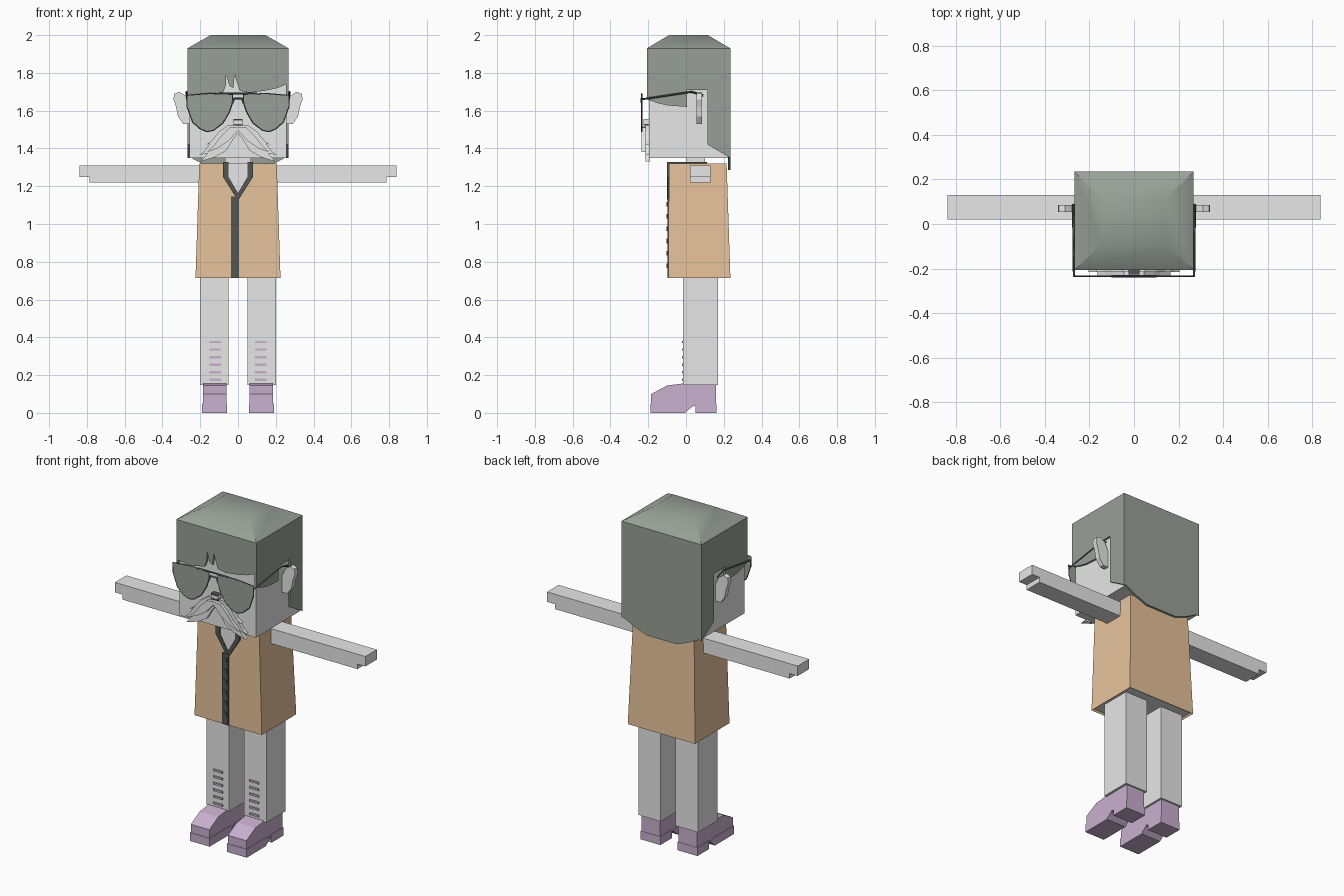
import bpy, bmesh
from mathutils import Vector

if "Cube" in bpy.data.objects:
    bpy.data.objects.remove(bpy.data.objects["Cube"], do_unlink=True)


def material(name, rgb):
    m = bpy.data.materials.new(name)
    m.use_nodes = True
    col = [(c / 255) ** 2.2 for c in rgb] + [1]
    m.diffuse_color = col
    m.node_tree.nodes["Principled BSDF"].inputs["Base Color"].default_value = col
    return m


GREY = material("light grey", (231, 231, 231))
GREEN = material("grey green", (151, 159, 150))
TAN = material("tan", (231, 194, 153))
PURPLE = material("dusty purple", (200, 175, 206))
DARK = material("charcoal", (84, 86, 86))


def finish(name, bm, *mats):
    bmesh.ops.recalc_face_normals(bm, faces=bm.faces)
    me = bpy.data.meshes.new(name)
    bm.to_mesh(me)
    bm.free()
    for m in mats:
        me.materials.append(m)
    ob = bpy.data.objects.new(name, me)
    bpy.context.collection.objects.link(ob)
    return ob


def box(name, xs, ys, zs, mat):
    return prism(name, [(xs[0], zs[0]), (xs[1], zs[0]), (xs[1], zs[1]), (xs[0], zs[1])], "y", ys, mat)


def prism(name, outline, axis, span, mat):
    """Extrude an outline along y (outline in x, z) or x (outline in y, z)."""
    bm = bmesh.new()
    place = (lambda a, b, d: (a, d, b)) if axis == "y" else (lambda a, b, d: (d, a, b))
    loops = [[bm.verts.new(place(a, b, d)) for a, b in outline] for d in span]
    bm.faces.new(loops[0])
    bm.faces.new(loops[1])
    n = len(outline)
    for i in range(n):
        j = (i + 1) % n
        bm.faces.new((loops[0][i], loops[0][j], loops[1][j], loops[1][i]))
    return finish(name, bm, mat)


def frustum(bm, low, high, z0, z1):
    """Box between two rectangles (x half width, y min, y max)."""
    rings = []
    for (w, a, b), z in ((low, z0), (high, z1)):
        rings.append([bm.verts.new(p) for p in ((-w, a, z), (w, a, z), (w, b, z), (-w, b, z))])
    for i in range(4):
        j = (i + 1) % 4
        bm.faces.new((rings[0][i], rings[0][j], rings[1][j], rings[1][i]))
    return bm.faces.new(rings[0]), bm.faces.new(rings[1])


def wire(name, pts, radius, closed=False):
    cu = bpy.data.curves.new(name, "CURVE")
    cu.dimensions = "3D"
    cu.bevel_depth = radius
    cu.bevel_resolution = 0
    sp = cu.splines.new("POLY")
    sp.points.add(len(pts) - 1)
    for p, co in zip(sp.points, pts):
        p.co = (*co, 1)
    sp.use_cyclic_u = closed
    cu.materials.append(DARK)
    ob = bpy.data.objects.new(name, cu)
    bpy.context.collection.objects.link(ob)


def flip(pts, s):
    return [(s * p[0], *p[1:]) for p in pts]


# Head, neck and nose
box("head", (-.256, .256), (-.195, .222), (1.35, 1.9), GREY)
box("neck", (-.07, .07), (0, .1), (1.3, 1.36), GREY)
box("nose", (-.024, .024), (-.225, -.19), (1.53, 1.555), GREY)
box("nose_shadow", (-.024, .024), (-.226, -.19), (1.522, 1.53), DARK)
box("nose_top", (-.024, .024), (-.226, -.19), (1.548, 1.556), DARK)

# Hair: crown, fringe, side panels and back panel
bm = bmesh.new()
frustum(bm, (.268, -.207, .235), (.145, -.09, .115), 1.93, 2.0)
crown = finish("hair_crown", bm, GREEN)
bpy.context.view_layer.objects.active = crown
crown.select_set(True)
bpy.ops.object.shade_smooth_by_angle(angle=.62)
crown.select_set(False)

fringe = [(-.268, 1.93), (-.268, 1.69), (-.18, 1.675), (-.08, 1.695), (-.065, 1.73), (-.062, 1.79),
          (-.045, 1.73), (-.025, 1.72), (-.018, 1.79), (-.005, 1.75), (.01, 1.705), (.06, 1.695),
          (.14, 1.705), (.21, 1.72), (.268, 1.745), (.268, 1.93)]
prism("hair_fringe", fringe, "y", (-.207, -.194), GREEN)
side = [(-.207, 1.93), (-.207, 1.66), (-.15, 1.64), (-.1, 1.628), (.005, 1.62), (.005, 1.71),
        (.115, 1.71), (.115, 1.42), (.235, 1.35), (.235, 1.93)]
half_back = [(.268, 1.93), (.268, 1.36), (.18, 1.315), (.1, 1.285)]
back = half_back + flip(half_back, -1)[::-1]
prism("hair_back", back, "y", (.222, .235), GREEN)

# Moustache layers, outlined from the middle to the tip and back
tash = [(0, 1.525), (.05, 1.525), (.1, 1.49), (.14, 1.44), (.17, 1.42), (.15, 1.425), (.18, 1.385),
        (.205, 1.365), (.16, 1.375), (.198, 1.33), (.12, 1.355), (.06, 1.39), (.025, 1.45), (0, 1.48)]
tash_top = [(0, 1.515), (.045, 1.51), (.09, 1.465), (.12, 1.425), (.165, 1.38), (.11, 1.4), (.05, 1.44), (0, 1.495)]

# Glasses, ear, arm, leg and shoe shapes
lens = [(.03, 1.685), (.15, 1.69), (.27, 1.68), (.268, 1.62), (.24, 1.54), (.2, 1.505), (.165, 1.49),
        (.13, 1.497), (.08, 1.535), (.045, 1.595), (.03, 1.64)]
ear = [(.255, 1.53), (.29, 1.53), (.318, 1.57), (.328, 1.62), (.342, 1.66), (.337, 1.69), (.31, 1.7),
       (.28, 1.68), (.255, 1.63)]
shoe = [(-.185, .05), (-.185, .1), (-.1, .145), (-.02, .155), (.16, .148), (.16, .04), (.05, .04), (.03, .03), (0, .03)]
sole = [(-.188, 0), (-.188, .05), (0, .05), (.04, .04), (-.005, 0)]
collar = [(.05, 1.32), (.08, 1.32), (.08, 1.25), (.004, 1.13), (0, 1.165), (.05, 1.25)]

for s, tag in ((1, "left"), (-1, "right")):
    def sx(a, b):
        return tuple(sorted((s * a, s * b)))

    prism(tag + "_hair_side", side, "x", sx(.255, .268), GREEN)
    prism(tag + "_ear", flip(ear, s), "y", (.055, .085), GREY)
    prism(tag + "_moustache", flip(tash, s), "y", (-.215, -.19), GREY)
    prism(tag + "_moustache_top", flip(tash_top, s), "y", (-.235, -.21), GREY)

    prism(tag + "_lens", flip(lens, s), "y", (-.237, -.233), GREEN)
    wire(tag + "_lens_rim", [(s * x, -.235, z) for x, z in lens], .004, True)
    wire(tag + "_temple", [(s * .27, -.235, 1.66), (s * .273, .03, 1.7), (s * .273, .09, 1.68)], .005)

    box(tag + "_arm", sx(.2, .785), (.02, .13), (1.22, 1.31), GREY)
    box(tag + "_hand", sx(.785, .838), (.02, .13), (1.25, 1.31), GREY)

    box(tag + "_leg", sx(.05, .2), (-.015, .17), (.148, .74), GREY)
    for i in range(6):
        z = .175 + i * .04
        box(tag + "_leg_stripe", sx(.09, .152), (-.022, -.014), (z - .006, z + .006), PURPLE)
    prism(tag + "_shoe", shoe, "x", sx(.062, .186), PURPLE)
    prism(tag + "_sole", sole, "x", sx(.058, .19), PURPLE)
    box(tag + "_heel", sx(.058, .19), (.05, .162), (0, .05), PURPLE)

    prism(tag + "_collar", flip(collar, s), "y", (-.1, -.088), DARK)
    box(tag + "_collar_top", sx(.05, .08), (-.1, .11), (1.317, 1.327), DARK)

wire("glasses_bridge", [(-.03, -.235, 1.64), (-.02, -.235, 1.665), (.02, -.235, 1.665), (.03, -.235, 1.64)], .006)
wire("glasses_bar", [(-.1, -.235, 1.69), (.1, -.235, 1.69)], .005)

# Coat with a recessed grey underside
bm = bmesh.new()
bottom, top = frustum(bm, (.225, -.094, .235), (.205, -.09, .215), .715, 1.32)
bmesh.ops.recalc_face_normals(bm, faces=bm.faces)
bmesh.ops.inset_region(bm, faces=[bottom], thickness=.012)
bottom.material_index = 1
bmesh.ops.translate(bm, verts=bottom.verts, vec=Vector((0, 0, .01)))
finish("coat", bm, TAN, GREY)

# Shirt, coat front strip and buttons
prism("shirt_front", [(-.055, 1.321), (-.055, 1.25), (0, 1.15), (.055, 1.25), (.055, 1.321)], "y", (-.095, -.088), GREY)
box("coat_strip", (-.037, .004), (-.099, -.088), (.715, 1.145), DARK)
for i in range(6):
    z = .78 + i * .065
    box("button", (-.03, -.005), (-.104, -.098), (z - .012, z + .012), DARK)
